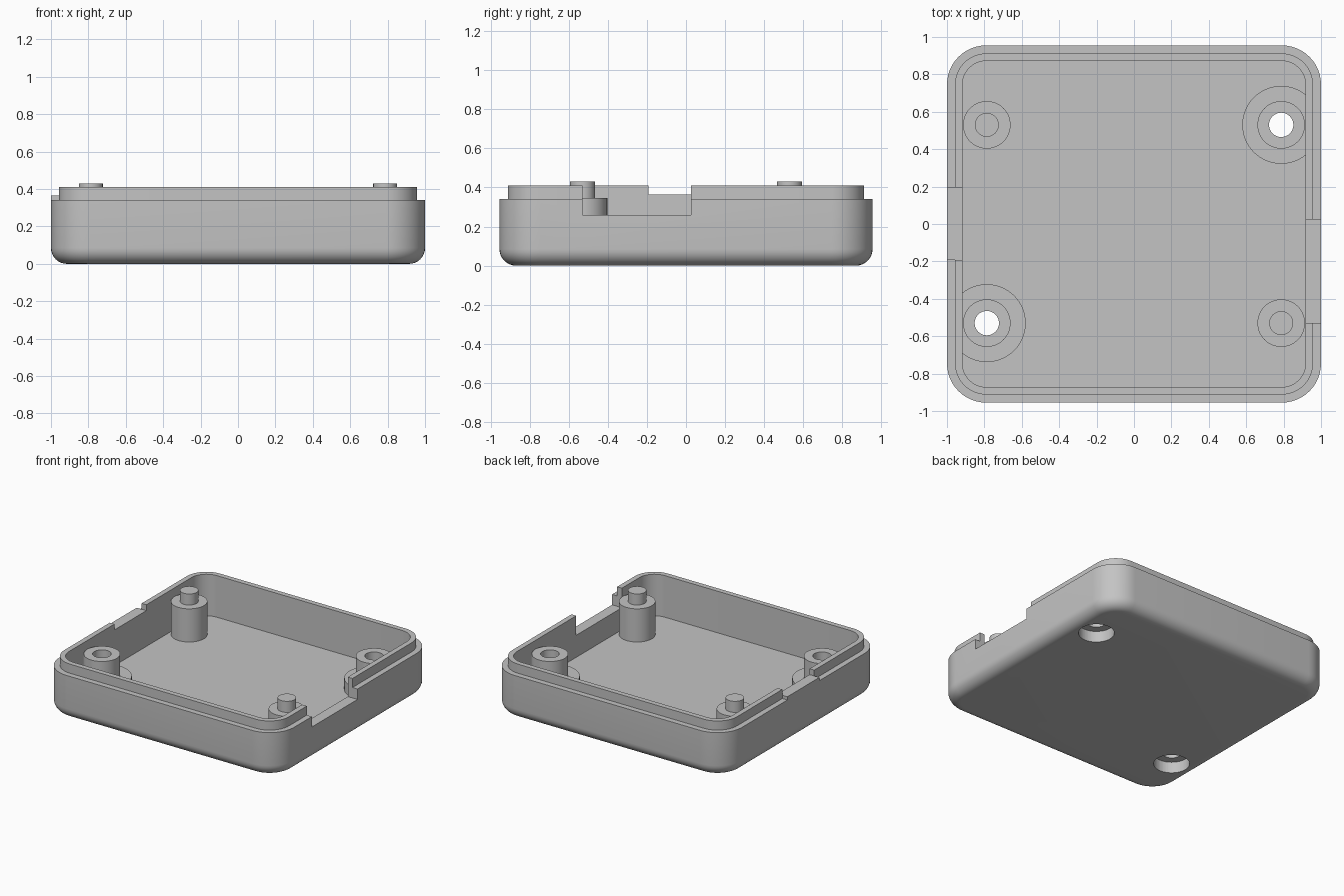
import bpy, bmesh
from math import sin, cos, pi

cube = bpy.data.objects.get("Cube")
if cube:
    bpy.data.objects.remove(cube, do_unlink=True)

HALF_X, HALF_Y, CORNER = 1.0, 0.955, 0.21
FILLET, RIM_Z, LIP_Z, FLOOR_Z = 0.085, 0.34, 0.41, 0.09
LIP_IN, WALL_IN = 0.043, 0.083
POST_X, POST_Y = 0.787, 0.53
SEGS = 12

grey = bpy.data.materials.new("light_grey_plastic")
grey.use_nodes = True
colour = (0.55, 0.55, 0.55, 1)
grey.diffuse_color = colour
grey.node_tree.nodes["Principled BSDF"].inputs["Base Color"].default_value = colour


def make_object(name, bm, location=(0, 0, 0)):
    bmesh.ops.recalc_face_normals(bm, faces=bm.faces)
    mesh = bpy.data.meshes.new(name)
    bm.to_mesh(mesh)
    bm.free()
    mesh.materials.append(grey)
    obj = bpy.data.objects.new(name, mesh)
    obj.location = location
    bpy.context.collection.objects.link(obj)
    return obj


def rounded_ring(bm, inset, z):
    """Rounded rectangle of vertices, inset from the outer outline."""
    r = CORNER - inset
    verts = []
    for quarter, (sx, sy) in enumerate([(1, 1), (-1, 1), (-1, -1), (1, -1)]):
        for i in range(SEGS + 1):
            a = (quarter + i / SEGS) * pi / 2
            verts.append(bm.verts.new((sx * (HALF_X - CORNER) + r * cos(a),
                                       sy * (HALF_Y - CORNER) + r * sin(a), z)))
    return verts


def bridge(bm, lower, upper):
    n = len(lower)
    for i in range(n):
        j = (i + 1) % n
        bm.faces.new((lower[i], lower[j], upper[j], upper[i]))


def lathe(name, profile, location, closed=False, steps=64):
    """Turn a profile of (radius, z) points about the z axis."""
    bm = bmesh.new()
    rings = [[bm.verts.new((r * cos(2 * pi * k / steps), r * sin(2 * pi * k / steps), z))
              for k in range(steps)] for r, z in profile]
    for a, b in zip(rings, rings[1:]):
        bridge(bm, a, b)
    if closed:
        bridge(bm, rings[-1], rings[0])
    else:
        bm.faces.new(rings[0])
        bm.faces.new(rings[-1])
    return make_object(name, bm, location)


def box(name, low, high):
    bm = bmesh.new()
    bmesh.ops.create_cube(bm, size=1)
    for v in bm.verts:
        for k in range(3):
            v.co[k] = low[k] if v.co[k] < 0 else high[k]
    return make_object(name, bm)


def cut(target, cutter):
    cutter.hide_render = True
    cutter.hide_set(True)
    cutter.display_type = 'WIRE'
    mod = target.modifiers.new(cutter.name, 'BOOLEAN')
    mod.operation = 'DIFFERENCE'
    mod.solver = 'EXACT'
    mod.object = cutter


def smooth(obj):
    bpy.ops.object.select_all(action='DESELECT')
    obj.select_set(True)
    bpy.context.view_layer.objects.active = obj
    bpy.ops.object.shade_smooth_by_angle(angle=pi / 6)


# Tray: filleted bottom, outer wall, stepped lip, inner wall and floor
bm = bmesh.new()
levels = [(FILLET * (1 - sin(a)), FILLET * (1 - cos(a)))
          for a in (i * pi / 16 for i in range(9))]
levels += [(0, RIM_Z), (LIP_IN, RIM_Z), (LIP_IN, LIP_Z),
           (WALL_IN, LIP_Z), (WALL_IN, FLOOR_Z)]
rings = [rounded_ring(bm, inset, z) for inset, z in levels]
for a, b in zip(rings, rings[1:]):
    bridge(bm, a, b)
bm.faces.new(rings[0])
bm.faces.new(rings[-1])
tray = make_object("tray", bm)

# Connector opening in the left wall and shallow gap in the right lip
cut(tray, box("left_opening_cutter", (0.9, -0.53, 0.26), (1.1, 0.025, 0.6)))
cut(tray, box("right_gap_cutter", (-1.1, -0.192, 0.365), (-0.9, 0.196, 0.6)))
ledge = box("right_ledge", (-HALF_X, -0.192, RIM_Z), (LIP_IN - HALF_X, 0.196, 0.365))

# Screw mounts with counterbores on one diagonal, pin posts on the other
mount_profile = [(0.065, 0.085), (0.208, 0.085), (0.208, 0.175),
                 (0.127, 0.175), (0.127, 0.345), (0.065, 0.345)]
pin_profile = [(0.127, 0.08), (0.127, 0.345), (0.064, 0.345), (0.064, 0.43)]
parts = [tray]
for side, label in ((1, "left"), (-1, "right")):
    spot = (side * POST_X, side * POST_Y, 0)
    cut(tray, lathe(label + "_counterbore_cutter", [(0.125, -0.1), (0.125, 0.13)], spot))
    parts.append(lathe(label + "_screw_mount", mount_profile, spot, closed=True))
    parts.append(lathe(label + "_pin_post", pin_profile, (spot[0], -spot[1], 0)))

for part in parts:
    smooth(part)
